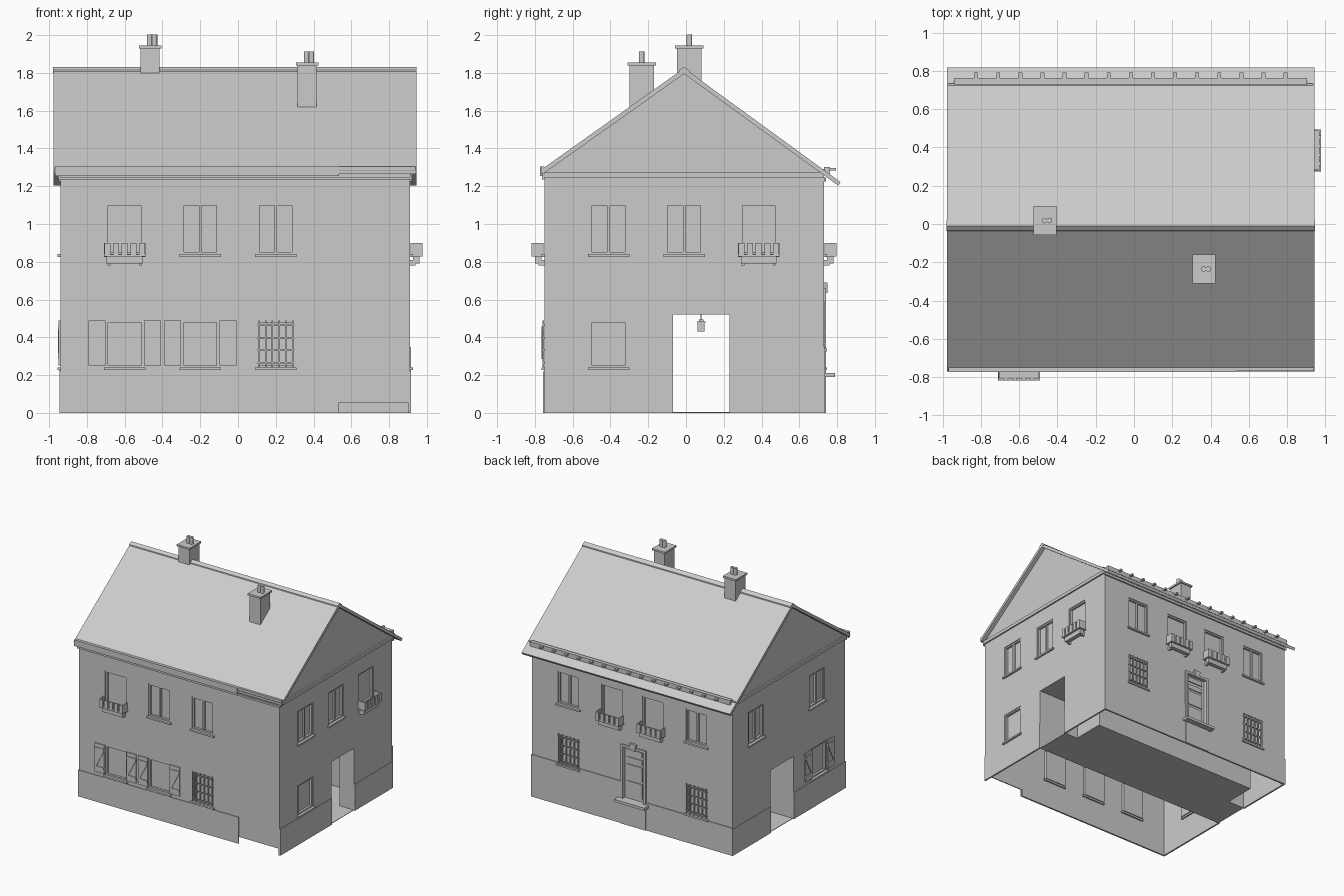
import bpy, bmesh, math
from mathutils import Vector

if "Cube" in bpy.data.objects:
    bpy.data.objects.remove(bpy.data.objects["Cube"])

# Wall frames: u runs along the wall, d outward from its surface, z is up
WALL = {
    'front': lambda u, d, z: Vector((u, -.75 - d, z)),
    'back': lambda u, d, z: Vector((u, .73 + d, z)),
    'right': lambda u, d, z: Vector((.91 + d, u, z)),
    'left': lambda u, d, z: Vector((-.94 - d, u, z)),
}


def prism(bm, place, pts, d0, d1):
    a = [bm.verts.new(place(u, d0, z)) for u, z in pts]
    b = [bm.verts.new(place(u, d1, z)) for u, z in pts]
    n = len(pts)
    fs = [bm.faces.new(a), bm.faces.new(b[::-1])]
    fs += [bm.faces.new((a[i], b[i], b[(i + 1) % n], a[(i + 1) % n])) for i in range(n)]
    bmesh.ops.recalc_face_normals(bm, faces=fs)


def slab(bm, side, u0, u1, z0, z1, d0, d1):
    prism(bm, WALL[side], [(u0, z0), (u1, z0), (u1, z1), (u0, z1)], d0, d1)


def box(bm, x0, x1, y0, y1, z0, z1):
    prism(bm, lambda u, d, z: Vector((u, d, z)), [(x0, z0), (x1, z0), (x1, z1), (x0, z1)], y0, y1)


def finish(name, bm):
    me = bpy.data.meshes.new(name)
    bm.to_mesh(me)
    bm.free()
    ob = bpy.data.objects.new(name, me)
    bpy.context.collection.objects.link(ob)
    return ob


def subtract(ob, bm):
    cutter = finish("cutter", bm)
    cutter.hide_render = True
    m = ob.modifiers.new("cut", 'BOOLEAN')
    m.operation, m.solver, m.object = 'DIFFERENCE', 'EXACT', cutter
    bpy.context.view_layer.objects.active = ob
    bpy.ops.object.modifier_apply(modifier=m.name)
    bpy.data.objects.remove(cutter)


along_x = lambda u, d, z: Vector((d, u, z))

# Window list: side, centre, sill and head heights, extras
UP, LOW = (.84, 1.11), (.24, .49)
windows = [('front', -.60, UP, 'box'), ('front', -.20, UP, ''), ('front', .20, UP, ''),
           ('front', -.60, LOW, 'shutters'), ('front', -.20, LOW, 'shutters'), ('front', .20, LOW, 'bars'),
           ('right', -.41, UP, 'pair'), ('right', -.01, UP, 'pair'), ('right', .385, UP, 'box'),
           ('right', -.41, LOW, 'single'),
           ('left', .42, UP, 'pair'), ('left', -.38, UP, 'pair'), ('left', -.41, LOW, 'shutters'),
           ('back', .57, UP, ''), ('back', .17, UP, 'box'), ('back', -.21, UP, 'box'), ('back', -.61, UP, 'pair'),
           ('back', .57, (.34, .59), 'bars'), ('back', -.61, LOW, 'bars')]
W = .099

# Walls with gables, a thin shell with openings
bm = bmesh.new()
prism(bm, along_x, [(-.75, 0), (.73, 0), (.73, 1.265), (-.01, 1.805), (-.75, 1.278)], -.94, .91)
walls = finish("walls", bm)
bm = bmesh.new()
prism(bm, along_x, [(-.742, -.1), (.722, -.1), (.722, 1.26), (-.01, 1.793), (-.742, 1.272)], -.932, .902)
subtract(walls, bm)
bm = bmesh.new()
for side, c, (z0, z1), _ in windows:
    slab(bm, side, c - W, c + W, z0, z1, -.06, .03)
slab(bm, 'back', -.125, .065, .21, .64, -.06, .03)
box(bm, -2, 2, -.07, .23, -.1, .52)
box(bm, .53, .90, -.8, -.71, -.1, .055)
subtract(walls, bm)

# Passage room: floor, side walls and ceiling
bm = bmesh.new()
box(bm, -.935, .905, -.07, .23, 0, .004)
box(bm, -.78, .78, .23, .50, 0, .004)
box(bm, -.935, .905, -.076, -.07, 0, .526)
box(bm, -.78, .78, .50, .506, 0, .526)
box(bm, -.935, .905, -.07, .23, .52, .526)
box(bm, -.78, .78, .23, .50, .52, .526)
for s in (-1, 1):
    box(bm, s * .78 - .003, s * .78 + .003, .23, .5, .004, .52)
    x0, x1 = sorted((s * .78, .905 if s > 0 else -.935))
    box(bm, x0, x1, .23, .236, 0, .526)
finish("passage", bm)

# Plinth
bm = bmesh.new()
P = .006
slab(bm, 'front', -.946, .535, 0, .22, 0, P)
for side in ('left', 'right'):
    slab(bm, side, -.75, -.07, 0, .22, 0, P)
    slab(bm, side, .23, .73, 0, .22, 0, P)
slab(bm, 'back', .085, .916, 0, .35, 0, P)
slab(bm, 'back', -.946, -.145, 0, .23, 0, P)
finish("plinth", bm)

# Windows
frames, panes, sills, boxes, shutters, bars = [bmesh.new() for _ in range(6)]
for side, c, (z0, z1), kind in windows:
    slab(panes, side, c - W, c + W, z0, z1, -.028, -.024)
    t = .012
    for s in (-1, 1):
        a, b = sorted((c + s * W, c + s * (W - t)))
        slab(frames, side, a, b, z0, z1, -.024, -.006)
    slab(frames, side, c - W, c + W, z0, z0 + t, -.024, -.006)
    slab(frames, side, c - W, c + W, z1 - t, z1, -.024, -.006)
    if kind in ('pair', ''):
        slab(frames, side, c - .007, c + .007, z0, z1, -.024, -.008)
    slab(sills, side, c - .11, c + .11, z0 - .014, z0, -.02, .016)
    if kind == 'box':
        # planter tray, corbels and picket rail
        slab(boxes, side, c - .095, c + .095, z0 - .05, z0 - .012, .016, .05)
        for i in range(2):
            u = c - .09 + i * .165
            slab(boxes, side, u, u + .015, z0 - .06, z0 - .03, 0, .03)
        slab(boxes, side, c - .11, c + .11, z0 - .012, z0 - .002, .002, .068)
        for i in range(5):
            u = c - .108 + i * .046
            slab(boxes, side, u, u + .032, z0 - .012, .9, .058, .068)
        for s in (-1, 1):
            slab(boxes, side, c + s * .105 - .004, c + s * .105 + .004, z0 - .012, .9, .004, .058)
    if kind == 'shutters':
        for s in (-1, 1):
            m = c + s * .147
            slab(shutters, side, m - .045, m + .045, z0 + .01, z1, .001, .009)
            for z in (z0 + .045, z1 - .05):
                slab(shutters, side, m - .044, m + .044, z, z + .018, .009, .014)
            prism(shutters, WALL[side], [(m - .044, z0 + .063), (m - .026, z0 + .063),
                                         (m + .044, z1 - .05), (m + .026, z1 - .05)], .009, .014)
    if kind == 'bars':
        for i in range(6):
            u = c - .09 + i * .036
            slab(bars, side, u - .004, u + .004, z0 + .003, z1, .002, .01)
        for i in range(4):
            z = z0 + .025 + i * .067
            slab(bars, side, c - W, c + W, z - .004, z + .004, 0, .007)
for name, b in (("window_frames", frames), ("window_panes", panes), ("window_sills", sills),
                ("flower_boxes", boxes), ("shutters", shutters), ("window_bars", bars)):
    finish(name, b)

# Back door with surround, keystone and step
bm = bmesh.new()
slab(bm, 'back', -.125, .065, .21, .64, -.028, -.018)
for z0, z1 in ((.24, .36), (.38, .50), (.52, .56), (.585, .625)):
    slab(bm, 'back', -.10, .04, z0, z1, -.018, -.01)
finish("door", bm)
bm = bmesh.new()
for u in (-.145, .065):
    slab(bm, 'back', u, u + .02, .21, .66, -.02, .012)
slab(bm, 'back', -.125, .065, .64, .66, -.02, .012)
prism(bm, WALL['back'], [(-.05, .635), (-.01, .635), (0, .69), (-.06, .69)], 0, .018)
finish("door_surround", bm)
bm = bmesh.new()
slab(bm, 'back', -.17, .11, .19, .212, -.02, .06)
slab(bm, 'back', -.145, .085, 0, .19, 0, .012)
finish("door_step", bm)

# Roof, ridge and eaves
bm = bmesh.new()
prism(bm, along_x, [(-.77, 1.285), (-.01, 1.825), (.818, 1.222), (.806, 1.203), (-.01, 1.795), (-.757, 1.265)],
      -.978, .944)
finish("roof", bm)
bm = bmesh.new()
prism(bm, along_x, [(-.037, 1.803), (-.034, 1.814), (-.01, 1.832), (.018, 1.812), (.02, 1.8)], -.979, .945)
finish("ridge_cap", bm)
bm = bmesh.new()
for side in ('left', 'right'):
    slab(bm, side, -.76, .73, 1.245, 1.272, 0, .012)
slab(bm, 'front', -.95, .92, 1.235, 1.25, 0, .012)
slab(bm, 'back', -.95, .92, 1.225, 1.245, 0, .012)
finish("cornice", bm)
bm = bmesh.new()
slab(bm, 'front', -.97, .535, 1.255, 1.305, 0, .024)
slab(bm, 'front', .535, .94, 1.265, 1.305, 0, .018)
finish("front_gutter", bm)
bm = bmesh.new()
for i in range(15):
    x = -.825 + i * .1155
    box(bm, x - .01, x + .01, .75, .793, 1.283, 1.297)
box(bm, -.94, .905, .73, .762, 1.265, 1.302)
box(bm, -.97, .935, .724, .735, 1.262, 1.29)
finish("snow_guard", bm)

# Chimneys: shaft, cap and paired flue pots
for name, x, y, z0, zc in (("rear_chimney", -.465, .018, 1.76, 1.93), ("front_chimney", .366, -.235, 1.6, 1.84)):
    bm = bmesh.new()
    box(bm, x - .05, x + .05, y - .065, y + .065, z0, zc)
    box(bm, x - .06, x + .06, y - .075, y + .075, zc, zc + .015)
    for s in (-1, 1):
        ring = [(.0145 * math.cos(k * math.pi / 6) + s * .013, .0145 * math.sin(k * math.pi / 6)) for k in range(12)]
        prism(bm, lambda u, d, v: Vector((x + .01 + u, y + v, d)), ring, zc + .015, zc + .072)
    finish(name, bm)

# Hanging lantern in the passage
bm = bmesh.new()
box(bm, .597, .603, .077, .083, .48, .52)
box(bm, .582, .618, .062, .098, .43, .475)
box(bm, .578, .622, .058, .102, .475, .483)
box(bm, .588, .612, .068, .092, .483, .495)
finish("lantern", bm)
